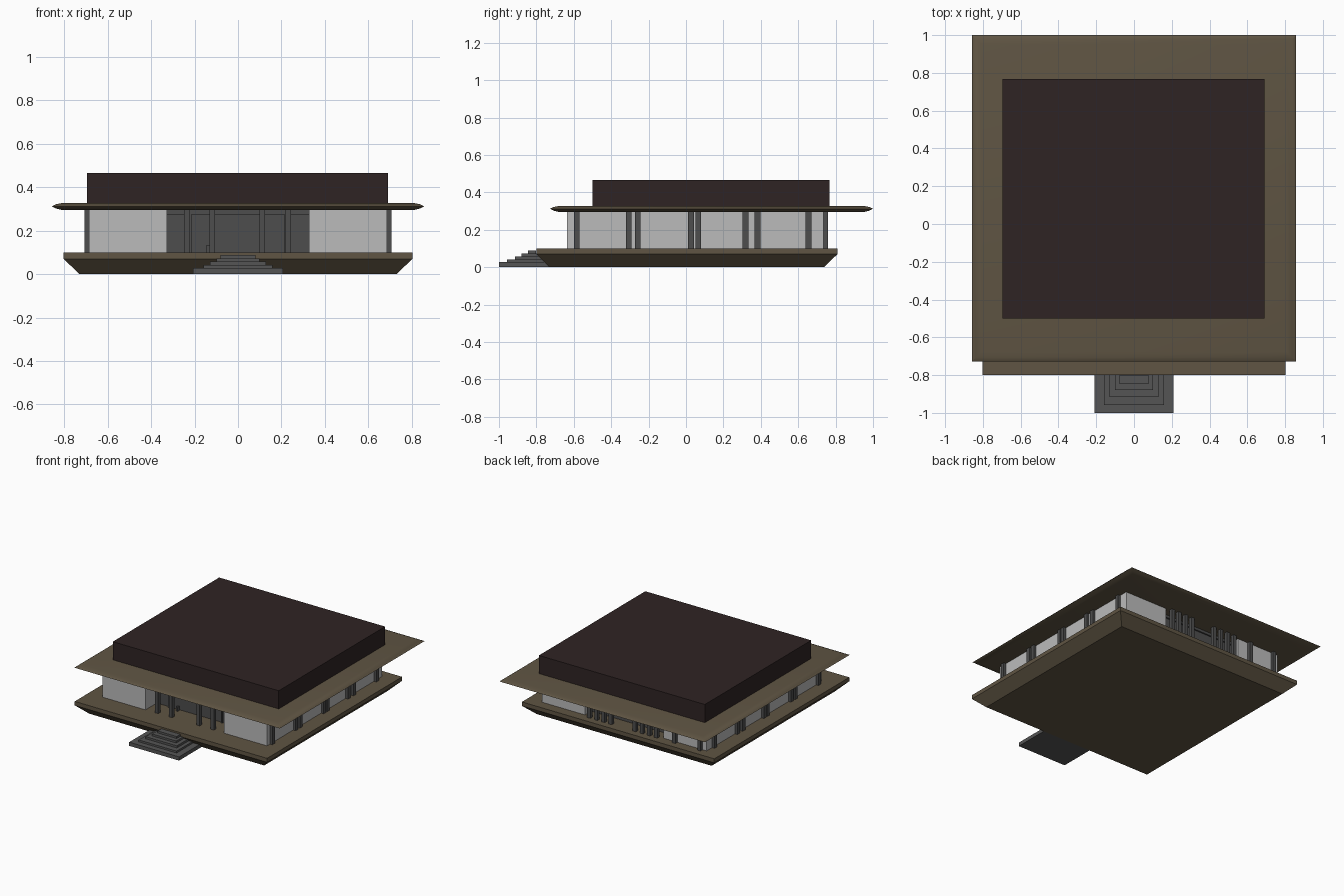
import bpy, bmesh, math

if "Cube" in bpy.data.objects:
    bpy.data.objects.remove(bpy.data.objects["Cube"])


def material(name, rgb):
    m = bpy.data.materials.new(name)
    m.diffuse_color = (*rgb, 1)
    m.use_nodes = True
    m.node_tree.nodes["Principled BSDF"].inputs["Base Color"].default_value = m.diffuse_color
    return m


BROWN = material("bronze brown", (0.115, 0.09, 0.056))
DARK = material("dark roof", (0.028, 0.017, 0.017))
LIGHT = material("pale wall", (0.50, 0.50, 0.50))
GREY = material("charcoal", (0.075, 0.075, 0.075))
STONE = material("step stone", (0.09, 0.09, 0.09))


def rings(name, levels, mat, smooth=False):
    """Stack of rectangles (x0, x1, y0, y1, z) joined into a closed solid."""
    bm = bmesh.new()
    loops = []
    for x0, x1, y0, y1, z in levels:
        corners = [(x0, y0), (x1, y0), (x1, y1), (x0, y1)]
        loops.append([bm.verts.new((x, y, z)) for x, y in corners])
    bm.faces.new(loops[0][::-1])
    bm.faces.new(loops[-1])
    for a, b in zip(loops, loops[1:]):
        for i in range(4):
            j = (i + 1) % 4
            bm.faces.new((a[i], a[j], b[j], b[i]))
    me = bpy.data.meshes.new(name)
    bm.to_mesh(me)
    bm.free()
    me.materials.append(mat)
    ob = bpy.data.objects.new(name, me)
    bpy.context.collection.objects.link(ob)
    if smooth:
        bpy.context.view_layer.objects.active = ob
        ob.select_set(True)
        bpy.ops.object.shade_smooth_by_angle(angle=math.radians(30))
        ob.select_set(False)
    return ob


def box(name, x0, x1, y0, y1, z0, z1, mat):
    return rings(name, [(x0, x1, y0, y1, z0), (x0, x1, y0, y1, z1)], mat)


FLOOR, EAVE = 0.10, 0.297

# Podium: tapered foot under a flat slab
rings("podium", [(-0.73, 0.73, -0.73, 0.737, 0), (-0.803, 0.803, -0.80, 0.81, 0.07),
                 (-0.803, 0.803, -0.80, 0.81, FLOOR)], BROWN)

# Overhanging roof with a tapered edge
def eave(inset, z):
    return (-0.858 + inset, 0.858 - inset, -0.727 + inset, 1.0 - inset, z)

rings("roof_slab", [eave(0.05, 0.295), eave(0.02, 0.302), eave(0, 0.312),
                    eave(0.02, 0.322), eave(0.05, 0.328)], BROWN, True)

# Upper storey block
box("roof_block", -0.695, 0.69, -0.50, 0.768, 0.326, 0.465, DARK)

# Pale wall masses either side, with recessed porches front and back
for s, side in ((-1, "left"), (1, "right")):
    x0, x1 = sorted((s * 0.328, s * 0.687))
    box(side + "_wall", x0, x1, -0.635, 0.735, FLOOR, EAVE, LIGHT)

# Recessed entrance core, with door frames
box("entrance_core", -0.33, 0.33, -0.50, 0.66, FLOOR, EAVE, GREY)
for y in (-0.505, 0.665):
    box("porch_lintel", -0.33, 0.33, y - 0.006, y + 0.006, 0.275, EAVE, GREY)
    for x in (-0.22, 0.22):
        box("door_jamb", x - 0.006, x + 0.006, y - 0.006, y + 0.006, FLOOR, 0.275, GREY)
box("door_fitting", -0.148, -0.132, -0.53, -0.51, FLOOR, 0.132, GREY)

# Front porch columns
for x in (-0.235, -0.118, 0.112, 0.23):
    box("front_column", x - 0.013, x + 0.013, -0.635, -0.609, FLOOR, EAVE, GREY)

# Back columns
for x in (-0.64, -0.43, -0.28, -0.22, -0.16, -0.10, 0.10, 0.16, 0.22, 0.28):
    box("back_column", x - 0.013, x + 0.013, 0.733, 0.76, FLOOR, EAVE, GREY)

# Side columns, mirrored left and right
for y in (-0.585, -0.307, -0.257, 0.027, 0.066, 0.318, 0.382, 0.655):
    for s in (-1, 1):
        x0, x1 = sorted((s * 0.68, s * 0.707))
        box("side_column", x0, x1, y - 0.015, y + 0.015, FLOOR, EAVE, GREY)

# Entrance steps, narrowing upwards
for half, y, z0, z1 in ((0.208, -1.0, 0, 0.028), (0.158, -0.958, 0.028, 0.042),
                        (0.13, -0.915, 0.042, 0.058), (0.10, -0.88, 0.058, 0.073),
                        (0.08, -0.845, 0.073, 0.088)):
    box("entrance_step", -half, half, y, -0.728 - z0, z0, z1, STONE)
